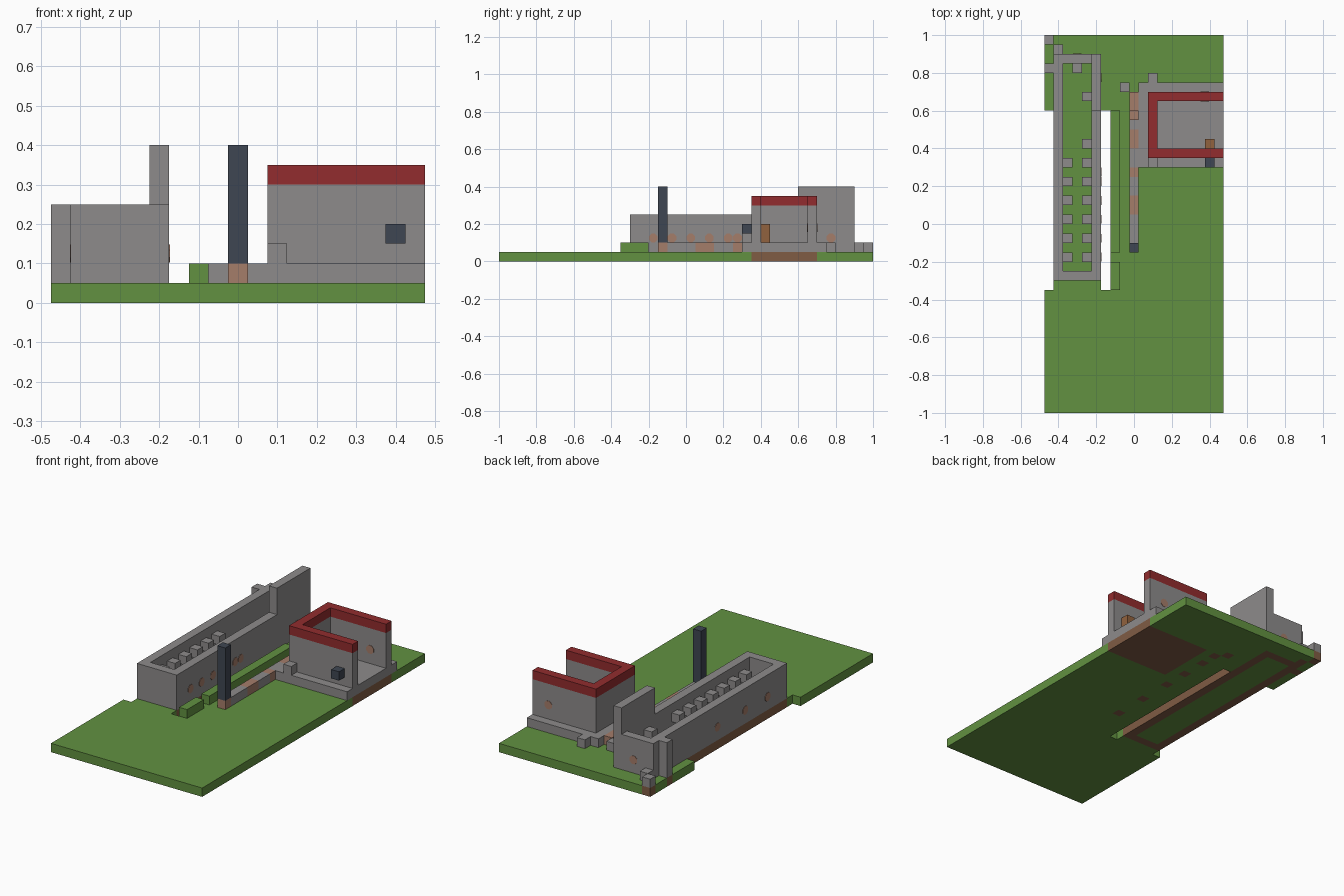
import bpy, bmesh, math
from mathutils import Matrix

cube = bpy.data.objects.get("Cube")
if cube:
    bpy.data.objects.remove(cube, do_unlink=True)

U = 0.05  # block size


def material(name, r, g, b):
    lin = [((c / 255 + 0.055) / 1.055) ** 2.4 for c in (r, g, b)] + [1.0]
    m = bpy.data.materials.new(name)
    m.use_nodes = True
    m.diffuse_color = lin
    m.node_tree.nodes["Principled BSDF"].inputs["Base Color"].default_value = lin
    return m


grass = material("grass green", 98, 145, 65)
stone = material("stone grey", 141, 139, 139)
earth = material("earth brown", 128, 92, 68)
clay = material("clay orange", 165, 125, 106)
red = material("trim red", 146, 44, 46)
slate = material("dark slate", 62, 70, 82)
wood = material("door wood", 145, 98, 62)


def finish(name, bm, mats):
    me = bpy.data.meshes.new(name)
    bm.to_mesh(me)
    bm.free()
    for m in mats:
        me.materials.append(m)
    ob = bpy.data.objects.new(name, me)
    bpy.context.collection.objects.link(ob)
    return ob


def box(name, mat, x0, x1, y0, y1, z0, z1):
    bm = bmesh.new()
    place = Matrix.Translation(((x0 + x1) / 2, (y0 + y1) / 2, (z0 + z1) / 2))
    bmesh.ops.create_cube(bm, size=1, matrix=place @ Matrix.Diagonal((x1 - x0, y1 - y0, z1 - z0, 1)))
    return finish(name, bm, [mat])


def block(name, mat, x, y, z0, z1):
    """One block column centred on x, y."""
    return box(name, mat, x - U / 2, x + U / 2, y - U / 2, y + U / 2, z0, z1)


def ring(name, mat, x0, x1, y0, y1, z0, z1, open_right=False):
    """Rectangular wall one block thick, as a single extruded outline."""
    bm = bmesh.new()
    xr = x1 if open_right else x1 - U
    outer = [(x1, y0), (x0, y0), (x0, y1), (x1, y1)]
    inner = [(xr, y0 + U), (x0 + U, y0 + U), (x0 + U, y1 - U), (xr, y1 - U)]
    a = [bm.verts.new((*p, z0)) for p in outer]
    b = [bm.verts.new((*p, z0)) for p in inner]
    faces = [bm.faces.new((a[i], a[(i + 1) % 4], b[(i + 1) % 4], b[i]))
             for i in range(3 if open_right else 4)]
    top = bmesh.ops.extrude_face_region(bm, geom=faces, use_keep_orig=True)["geom"]
    bmesh.ops.translate(bm, vec=(0, 0, z1 - z0),
                        verts=[v for v in top if isinstance(v, bmesh.types.BMVert)])
    bmesh.ops.recalc_face_normals(bm, faces=bm.faces)
    return finish(name, bm, [mat])


def patch(name, x, y, z, axis):
    """Thin eight-sided stain on a wall facing the given axis."""
    bm = bmesh.new()
    turn = Matrix.Rotation(math.pi / 2, 4, "Y" if axis == "x" else "X")
    spin = Matrix.Rotation(math.pi / 8, 4, "Z")
    bmesh.ops.create_cone(bm, cap_ends=True, segments=8, radius1=0.025, radius2=0.025,
                          depth=0.004, matrix=Matrix.Translation((x, y, z)) @ turn @ spin)
    return finish(name, bm, [clay])


# Ground slab: block cells, earth below the foundations, slots cut out
path_clay = (-0.125, 0.075, 0.275, 0.425, 0.575, 0.675)
outposts = ((-0.45, 0.975), (-0.4, 0.925), (-0.45, 0.825), (-0.05, 0.725))


def near(x, y, px, py):
    return abs(x - px) < 0.01 and abs(y - py) < 0.01


def ground_kind(x, y):
    if abs(x) > 0.475 or abs(y) > 1:
        return None
    if -0.35 < y < 0.6 and (x < -0.425 or -0.175 < x < -0.125):
        return None
    in_hall = -0.425 < x < -0.175 and -0.3 < y < 0.9
    in_court = -0.375 < x < -0.225 and -0.25 < y < 0.85
    if in_hall and not in_court or x > 0.075 and 0.35 < y < 0.7:
        return 1
    if any(near(x, y, *p) for p in outposts) or any(near(x, y, 0, p) for p in path_clay):
        return 1
    return 0


bm = bmesh.new()
for i in range(19):
    for j in range(40):
        x, y = (i - 9) * U, (j - 19.5) * U
        kind = ground_kind(x, y)
        if kind is None:
            continue
        h = U / 2
        cell = [(x - h, y - h), (x + h, y - h), (x + h, y + h), (x - h, y + h)]
        quads = [[(*p, U) for p in cell], [(*p, 0) for p in reversed(cell)]]
        for k, (dx, dy) in enumerate(((0, -U), (U, 0), (0, U), (-U, 0))):
            if ground_kind(x + dx, y + dy) is None:
                p, q = cell[k], cell[(k + 1) % 4]
                quads.append([(*p, 0), (*q, 0), (*q, U), (*p, U)])
        for quad in quads:
            bm.faces.new([bm.verts.new(c) for c in quad]).material_index = kind
bmesh.ops.remove_doubles(bm, verts=bm.verts, dist=0.001)
finish("ground", bm, [grass, earth])

# Long hall: open walled court with one raised end wall
ring("hall_wall", stone, -0.425, -0.175, -0.3, 0.9, U, 0.25)
box("hall_tall_wall", stone, -0.225, -0.175, 0.6, 0.9, 0.25, 0.4)
for i in range(7):
    y = -0.175 + 0.1 * i
    block("hall_right_corbel", stone, -0.25, y, 0.15, 0.2)
    if i < 6:
        block("hall_left_corbel", stone, -0.35, y, 0.15, 0.2)
block("hall_right_corbel", stone, -0.25, 0.675, 0.15, 0.2)
block("hall_back_corbel", stone, -0.3, 0.825, 0.15, 0.2)

# Outlying stones and buttress
for x, y in outposts:
    block("outlying_stone", stone, x, y, U, 0.25 if abs(y - 0.825) < 0.01 else 0.1)

# Hedges beside the slot
box("long_hedge", grass, -0.125, -0.075, -0.15, 0.6, U, 0.1)
box("short_hedge", grass, -0.125, -0.075, -0.35, -0.2, U, 0.1)

# Low path wall with clay blocks, ending at the post
for j in range(17):
    y = -0.125 + j * U
    is_clay = any(abs(y - p) < 0.01 for p in path_clay + (0.125, 0.475, 0.625))
    block("path_block", clay if is_clay else stone, 0, y, U, 0.1)
block("path_raised_block", clay, 0, 0.575, 0.1, 0.15)
block("post", slate, 0, -0.125, 0.1, 0.4)

# House: plinth, open-sided walls, red trim, door and lamp
box("house_plinth", stone, 0.025, 0.475, 0.3, 0.75, U, 0.1)
ring("house_wall", stone, 0.075, 0.475, 0.35, 0.7, 0.1, 0.3, True)
ring("house_trim", red, 0.075, 0.475, 0.35, 0.7, 0.3, 0.35, True)
block("house_front_stone", stone, 0.1, 0.325, 0.1, 0.15)
block("house_back_stone", stone, 0.1, 0.775, U, 0.1)
block("house_door", wood, 0.4, 0.425, 0.1, 0.2)
block("house_lamp", slate, 0.4, 0.325, 0.15, 0.2)

# Clay stains on the walls
for y in (-0.175, -0.075, 0.025, 0.125, 0.225, 0.275, 0.775):
    patch("hall_right_stain", -0.175, y, 0.125, "x")
for y in (-0.125, 0.075, 0.325):
    patch("hall_left_stain", -0.425, y, 0.125, "x")
patch("hall_back_stain", -0.3, 0.9, 0.125, "y")
for y in (0.65, 0.7):
    patch("house_back_stain", 0.375, y, 0.18, "y")
